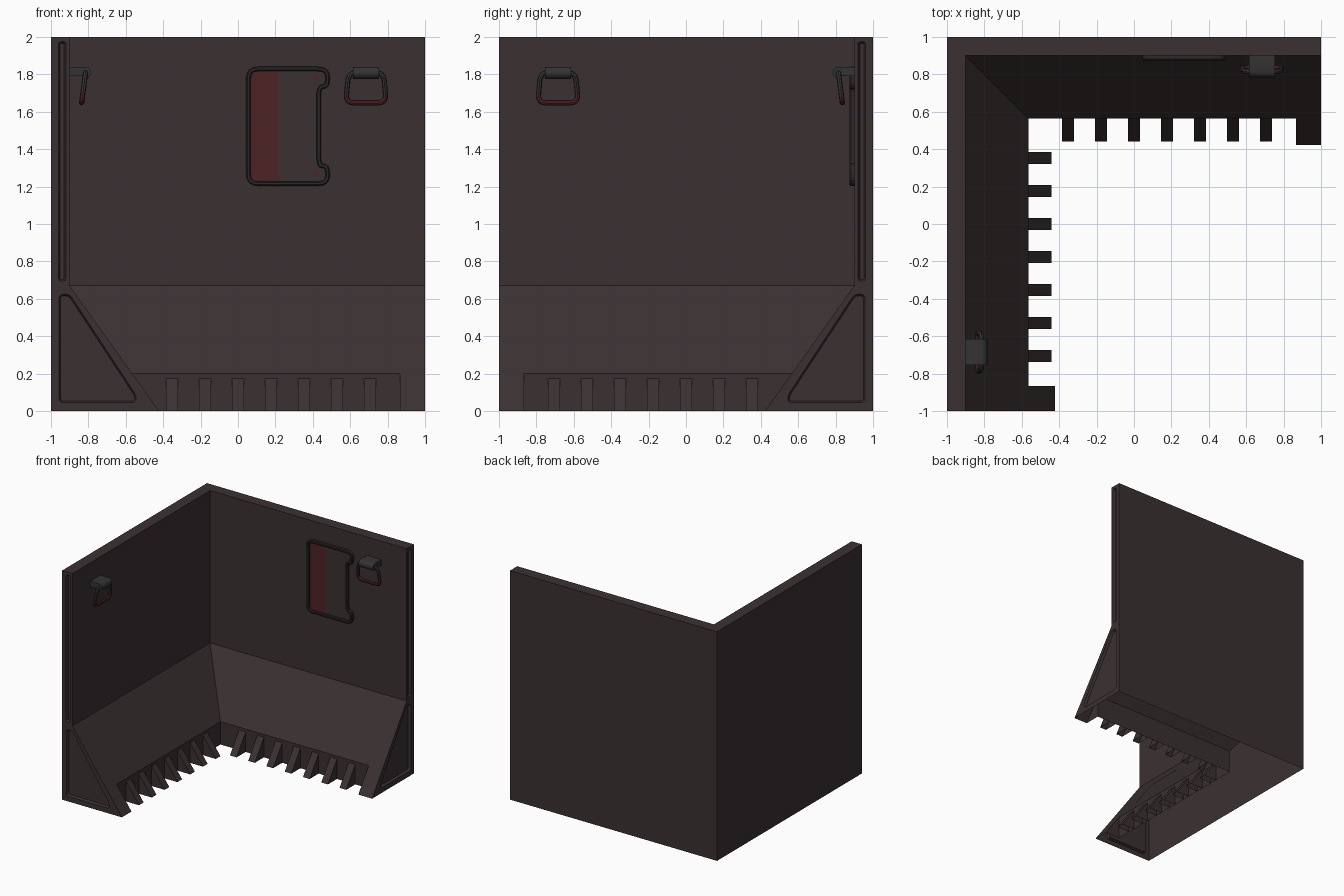
import bpy, bmesh, math
from mathutils import Vector, Matrix

if "Cube" in bpy.data.objects:
    bpy.data.objects.remove(bpy.data.objects["Cube"])


def material(name, rgb):
    m = bpy.data.materials.new(name)
    m.diffuse_color = (*rgb, 1)
    m.use_nodes = True
    m.node_tree.nodes["Principled BSDF"].inputs["Base Color"].default_value = m.diffuse_color
    return m


WALL = material("wall brown grey", (0.043, 0.030, 0.031))
FRAME = material("frame charcoal", (0.025, 0.022, 0.022))
METAL = material("bracket grey", (0.036, 0.034, 0.034))
RED = material("panel dark red", (0.075, 0.017, 0.018))
GRIP = material("grip red", (0.085, 0.018, 0.018))

# The left wall is the back wall reflected in the corner diagonal
DIAGONAL = Matrix(((0, -1, 0, 0), (-1, 0, 0, 0), (0, 0, 1, 0), (0, 0, 0, 1)))


def face(bm, pts):
    return bm.faces.new([bm.verts.new(p) for p in pts])


def finish(name, bm, mats, rule=None, mirror=False, smooth=False):
    """Weld, orient, colour by rule and link; mirror adds the left-wall twin."""
    if mirror:
        geo = bmesh.ops.duplicate(bm, geom=bm.verts[:] + bm.edges[:] + bm.faces[:])["geom"]
        verts = [g for g in geo if isinstance(g, bmesh.types.BMVert)]
        bmesh.ops.transform(bm, matrix=DIAGONAL, verts=verts)
    bmesh.ops.remove_doubles(bm, verts=bm.verts[:], dist=0.0005)
    bmesh.ops.recalc_face_normals(bm, faces=bm.faces[:])
    if rule:
        for f in bm.faces:
            f.material_index = rule(f.calc_center_median())
    me = bpy.data.meshes.new(name)
    bm.to_mesh(me)
    bm.free()
    for m in mats:
        me.materials.append(m)
    ob = bpy.data.objects.new(name, me)
    bpy.context.collection.objects.link(ob)
    if smooth:
        bpy.ops.object.select_all(action='DESELECT')
        ob.select_set(True)
        bpy.context.view_layer.objects.active = ob
        bpy.ops.object.shade_smooth_by_angle(angle=math.radians(40))
    return ob


def rounded(pts, radius, steps=4):
    """Closed 2D outline with its corners rounded."""
    out = []
    for i, p in enumerate(pts):
        p = Vector(p)
        a = Vector(pts[i - 1]) - p
        b = Vector(pts[(i + 1) % len(pts)]) - p
        a = p + a.normalized() * min(radius, a.length * 0.45)
        b = p + b.normalized() * min(radius, b.length * 0.45)
        for k in range(steps + 1):
            t = k / steps
            out.append(a * (1 - t) ** 2 + p * 2 * t * (1 - t) + b * t * t)
    return out


def offset(path, dist):
    """Move a closed 2D outline sideways."""
    out = []
    for i, p in enumerate(path):
        a = (p - path[i - 1]).normalized()
        b = (path[(i + 1) % len(path)] - p).normalized()
        n = Vector((a.y + b.y, -a.x - b.x)).normalized()
        out.append(p + n * dist)
    return out


def bridge(bm, la, lb):
    n = len(la)
    for i in range(n):
        j = (i + 1) % n
        bm.faces.new((la[i], la[j], lb[j], lb[i]))


def sweep(bm, path, section, place):
    """Sweep section (sideways, depth) round a closed path."""
    loops = [[bm.verts.new(place(p, d)) for p in offset(path, s)] for s, d in section]
    for i in range(len(loops)):
        bridge(bm, loops[i - 1], loops[i])


# ---- corner wall shell: upright panels with sloped skirt, open underneath ----
bm = bmesh.new()
TOP, BOT, RX = (0.435, 0.2), (0.578, 0.0), 0.867
prof = [(0, 0), (0, 2), (0.1, 2), (0.1, 0.67), TOP]
for (d0, z0), (d1, z1) in zip(prof, prof[1:]):
    face(bm, [(d0 - 1, 1 - d0, z0), (1, 1 - d0, z0), (1, 1 - d1, z1), (d1 - 1, 1 - d1, z1)])
yt, yb = 1 - TOP[0], 1 - BOT[0]
face(bm, [(-yt, yt, 0.2), (RX, yt, 0.2), (RX, yt, 0), (-yt, yt, 0)])
face(bm, [(RX, yt, 0.2), (1, yt, 0.2), (1, yb, 0), (RX, yb, 0)])
face(bm, [(RX, yt, 0.2), (RX, yt, 0), (RX, yb, 0)])

# end cap with a long slot and a triangular pocket sunk into it
slot = rounded([(0.04, 0.695), (0.08, 0.695), (0.08, 1.975), (0.04, 1.975)], 0.015)
pocket = rounded([(0.043, 0.045), (0.455, 0.045), (0.455, 0.085), (0.1, 0.625), (0.043, 0.625)], 0.025)


def end_loop(pts, depth=0.0):
    return [bm.verts.new((1 - depth, 1 - p[0], p[1])) for p in pts]


edges = []
loops = [end_loop(prof + [BOT]), end_loop(slot), end_loop(pocket)]
for lp in loops:
    edges += [bm.edges.new((lp[i - 1], lp[i])) for i in range(len(lp))]
bmesh.ops.triangle_fill(bm, use_beauty=True, use_dissolve=False, edges=edges, normal=(1, 0, 0))
for lp, pts in zip(loops[1:], (slot, pocket)):
    floor = end_loop(offset(pts, -0.009), 0.02)
    bridge(bm, lp, floor)
    bm.faces.new(floor)
finish("corner_wall", bm, [WALL], mirror=True)

# ---- wedge teeth along the foot of both walls ----
bm = bmesh.new()
for i in range(7):
    x = -0.354 + i * 0.1765
    a, b = x - 0.032, x + 0.032
    L = [(a, yt, 0.175), (a, yt, 0), (a, 0.44, 0)]
    R = [(b, y, z) for _, y, z in L]
    face(bm, L)
    face(bm, R)
    face(bm, [L[0], R[0], R[2], L[2]])
finish("foot_teeth", bm, [WALL], mirror=True)

# ---- hanging ring and its bracket, one on each wall ----
bm = bmesh.new()
side = [(0.9, 1.84)]
for k in range(7):
    a = math.pi / 2 + math.pi * k / 6
    side.append((0.815 + 0.031 * math.cos(a), 1.808 + 0.032 * math.sin(a)))
side += [(0.835, 1.79), (0.9, 1.79)]
A = [bm.verts.new((0.615, y, z)) for y, z in side]
B = [bm.verts.new((0.755, y, z)) for y, z in side]
bridge(bm, A, B)
bm.faces.new(A)
bm.faces.new(B)
finish("ring_brackets", bm, [METAL], mirror=True, smooth=True)

bm = bmesh.new()
path = rounded([(0.576, 1.648), (0.792, 1.648), (0.778, 1.81), (0.592, 1.81)], 0.045, 6)
tube = [(0.014 * math.cos(k * math.pi / 4), 0.014 * math.sin(k * math.pi / 4)) for k in range(8)]
sweep(bm, path, tube, lambda p, d: (p.x, 0.815 + (1.81 - p.y) * 0.13 + d, p.y))
# extra cut so the red grip starts at a clean height
bmesh.ops.bisect_plane(bm, geom=bm.verts[:] + bm.edges[:] + bm.faces[:],
                       plane_co=(0, 0, 1.70), plane_no=(0, 0, 1))
finish("hanging_rings", bm, [METAL, GRIP], rule=lambda c: int(c.z < 1.70), mirror=True, smooth=True)

# ---- notched panel on the back wall ----
right = [(0.479, 1.735), (0.432, 1.735), (0.432, 1.31), (0.479, 1.31)]
outline = rounded([(0.056, 1.829), (0.479, 1.829)] + right + [(0.479, 1.216), (0.056, 1.216)], 0.05)
bm = bmesh.new()
box = [(-0.012, 0.9), (-0.012, 0.881), (-0.006, 0.875), (0.006, 0.875), (0.012, 0.881), (0.012, 0.9)]
sweep(bm, outline, box, lambda p, d: (p.x, d, p.y))
finish("panel_frame", bm, [FRAME])

bm = bmesh.new()
face(bm, [(p.x, 0.893, p.y) for p in outline])
bmesh.ops.bisect_plane(bm, geom=bm.verts[:] + bm.edges[:] + bm.faces[:],
                       plane_co=(0.218, 0, 0), plane_no=(1, 0, 0))
finish("panel_plate", bm, [WALL, RED], rule=lambda c: int(c.x < 0.218))

bm = bmesh.new()
for z in (1.78, 1.265):
    face(bm, [(0.42 + 0.014 * math.cos(k * math.pi / 6), 0.891, z + 0.014 * math.sin(k * math.pi / 6))
              for k in range(12)])
finish("panel_studs", bm, [RED])

# ---- thin cover plate lying on the left skirt ----
bm = bmesh.new()


def skirt(x, y):
    return (x + 0.003, y, 0.67 - (x + 0.9) * 0.47 / 0.335 + 0.002)


face(bm, [skirt(-0.805, -0.73), skirt(-0.627, -0.73), skirt(-0.627, -0.393), skirt(-0.805, -0.393)])
finish("skirt_cover", bm, [WALL])

# flat sheets must face into the room
for name, want in (("panel_plate", Vector((0, -1, 0))), ("panel_studs", Vector((0, -1, 0))),
                   ("skirt_cover", Vector((1, 0, 1)))):
    me = bpy.data.objects[name].data
    if me.polygons[0].normal.dot(want) < 0:
        me.flip_normals()
